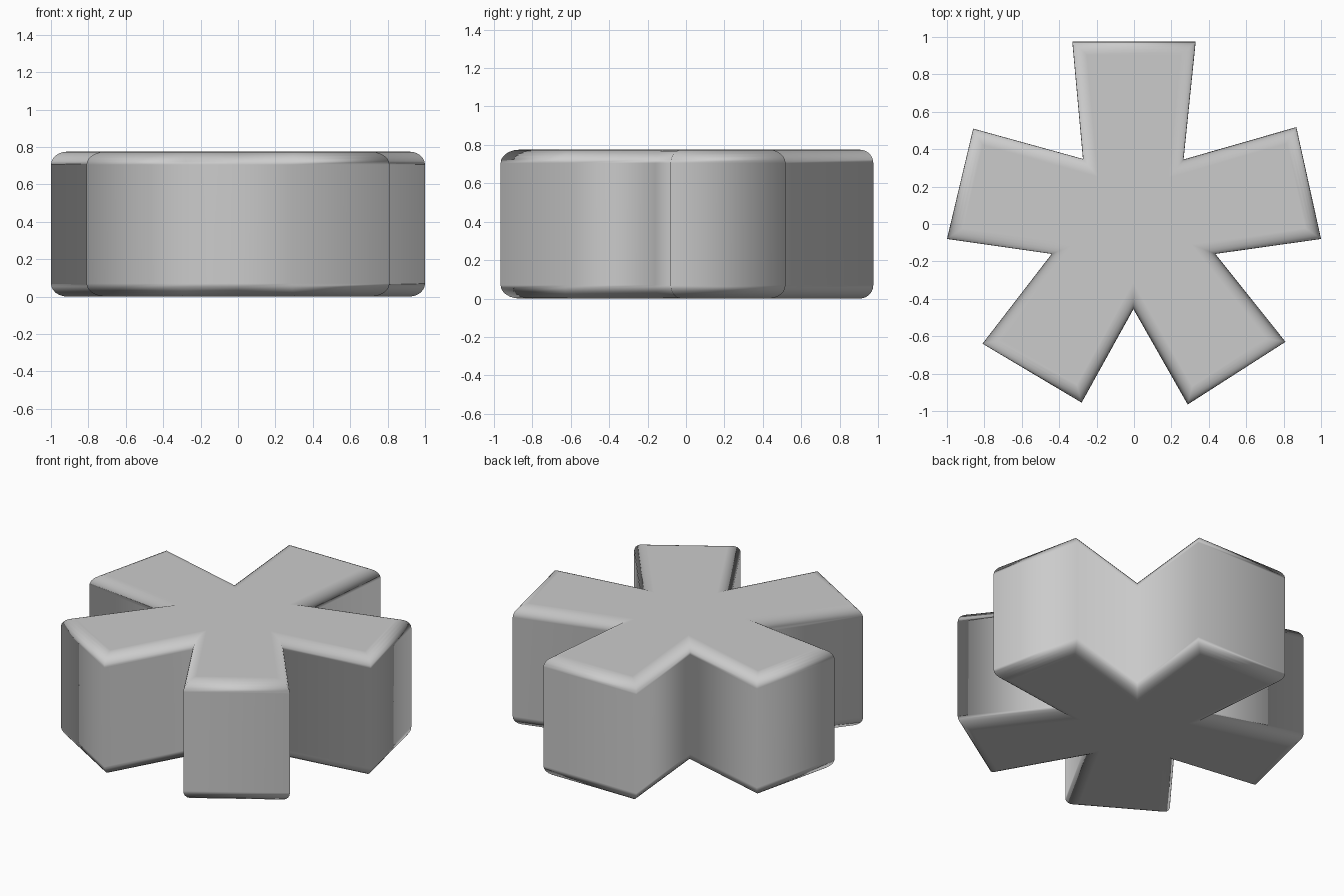
import bpy, bmesh

if "Cube" in bpy.data.objects:
    bpy.data.objects.remove(bpy.data.objects["Cube"])

HEIGHT, ROUND = 0.775, 0.07

# Outline of the five-armed star, clockwise from the upper left of the back arm
outline = [(-0.33, 0.975), (0.33, 0.975), (0.265, 0.345), (0.868, 0.518),
           (1.0, -0.08), (0.435, -0.16), (0.81, -0.63), (0.287, -0.965),
           (-0.003, -0.455), (-0.28, -0.955), (-0.81, -0.64), (-0.44, -0.16),
           (-1.0, -0.08), (-0.86, 0.51), (-0.273, 0.348)]

bm = bmesh.new()
base = bm.faces.new([bm.verts.new((x, y, 0)) for x, y in outline])
ext = bmesh.ops.extrude_face_region(bm, geom=[base], use_keep_orig=True)
for v in ext["geom"]:
    if isinstance(v, bmesh.types.BMVert):
        v.co.z = HEIGHT
bmesh.ops.recalc_face_normals(bm, faces=bm.faces)

# Round the top and bottom rims only, leaving the vertical corners crisp
rims = [e for e in bm.edges if abs(e.verts[0].co.z - e.verts[1].co.z) < 1e-5]
bmesh.ops.bevel(bm, geom=rims, offset=ROUND, offset_type='OFFSET',
                segments=6, profile=0.5, affect='EDGES', clamp_overlap=True)
bmesh.ops.recalc_face_normals(bm, faces=bm.faces)
for f in bm.faces:
    f.smooth = True

mesh = bpy.data.meshes.new("five_arm_block")
bm.to_mesh(mesh)
bm.free()
block = bpy.data.objects.new("five_arm_block", mesh)
bpy.context.collection.objects.link(block)

# Soft side shading with flat top and bottom
wn = block.modifiers.new("flat_caps", 'WEIGHTED_NORMAL')
wn.mode = 'FACE_AREA'
wn.weight = 60
